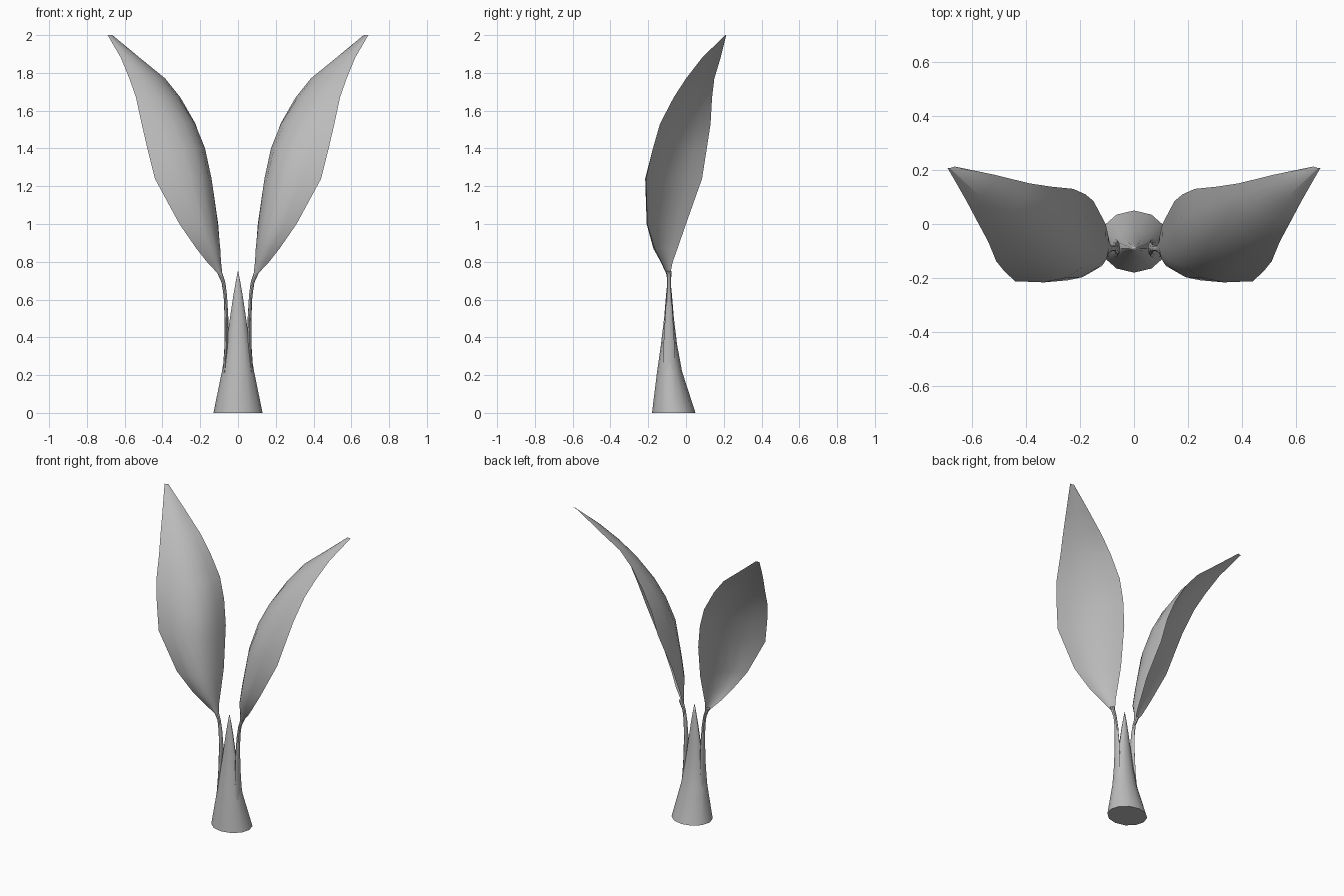
import bpy, bmesh, math
from mathutils import Vector

if "Cube" in bpy.data.objects:
    bpy.data.objects.remove(bpy.data.objects["Cube"])

green_grey = bpy.data.materials.new("plain_grey")
green_grey.diffuse_color = (0.5, 0.5, 0.5, 1)
green_grey.use_nodes = True
green_grey.node_tree.nodes["Principled BSDF"].inputs["Base Color"].default_value = green_grey.diffuse_color


def loft(name, rings, cap_start=True, cap_end=True):
    """Skin a list of equal-length closed rings."""
    bm = bmesh.new()
    vs = [[bm.verts.new(p) for p in r] for r in rings]
    n = len(rings[0])
    for a, b in zip(vs, vs[1:]):
        for i in range(n):
            j = (i + 1) % n
            bm.faces.new((a[i], a[j], b[j], b[i]))
    if cap_start:
        bm.faces.new(vs[0][::-1])
    if cap_end:
        bm.faces.new(vs[-1])
    bmesh.ops.remove_doubles(bm, verts=bm.verts, dist=0.0005)
    bmesh.ops.recalc_face_normals(bm, faces=bm.faces)
    me = bpy.data.meshes.new(name)
    bm.to_mesh(me)
    bm.free()
    ob = bpy.data.objects.new(name, me)
    bpy.context.collection.objects.link(ob)
    me.materials.append(green_grey)
    bpy.ops.object.select_all(action='DESELECT')
    ob.select_set(True)
    bpy.context.view_layer.objects.active = ob
    bpy.ops.object.shade_smooth_by_angle(angle=math.radians(40))
    return ob


def ellipse(cx, cy, z, rx, ry, n):
    return [(cx + rx * math.sin(2 * math.pi * i / n),
             cy - ry * math.cos(2 * math.pi * i / n), z) for i in range(n)]


# Flared stalk closing to a pointed shoot
stalk = [(0, -.065, .13, .115), (.22, -.087, .085, .066), (.36, -.09, .062, .043),
         (.5, -.09, .043, .026), (.62, -.09, .025, .016), (.7, -.09, .011, .008),
         (.755, -.09, .0002, .0002)]
loft("stalk", [ellipse(0, cy, z, rx, ry, 12) for z, cy, rx, ry in stalk], True, False)

# Leaf stems hugging the stalk: z, x, rx, ry
stem = [(.2, .072, .010, .035), (.35, .062, .010, .03), (.5, .061, .010, .021),
        (.62, .067, .009, .014), (.69, .077, .010, .010), (.75, .10, .014, .014)]

# Leaf sections: z, back edge, middle of the raised face, front edge
leaf = [(.73, (.083, -.085), (.085, -.1), (.10, -.1)),
        (.80, (.09, -.07), (.105, -.125), (.165, -.13)),
        (.87, (.095, -.045), (.118, -.155), (.22, -.165)),
        (1.0, (.105, .0), (.15, -.17), (.31, -.205)),
        (1.24, (.15, .085), (.19, -.16), (.44, -.212)),
        (1.4, (.18, .11), (.23, -.115), (.48, -.175)),
        (1.53, (.225, .13), (.285, -.07), (.51, -.138)),
        (1.67, (.305, .138), (.37, -.01), (.54, -.065)),
        (1.77, (.385, .15), (.445, .045), (.575, .0)),
        (1.88, (.52, .183), (.55, .115), (.62, .085)),
        (2.0, (.665, .213), (.675, .207), (.69, .207))]
SEG = 6
UNDER = 0.45  # the underside is flatter than the raised face


def leaf_ring(z, back, mid, front, s):
    b, m, f = Vector(back), Vector(mid), Vector(front)
    ctrl = 2 * m - (b + f) / 2
    top, low = [], []
    for i in range(SEG + 1):
        t = i / SEG
        p = (1 - t) ** 2 * b + 2 * t * (1 - t) * ctrl + t * t * f
        q = b.lerp(f, t)
        top.append(p)
        low.append(q.lerp(p, UNDER))
    return [(s * p.x, p.y, z) for p in top + low[-2:0:-1]]


for side, s in (("right", 1), ("left", -1)):
    loft(side + "_leaf_stem", [ellipse(s * x, -.09, z, rx, ry, 8) for z, x, rx, ry in stem])
    loft(side + "_leaf", [leaf_ring(*sec, s) for sec in leaf])
